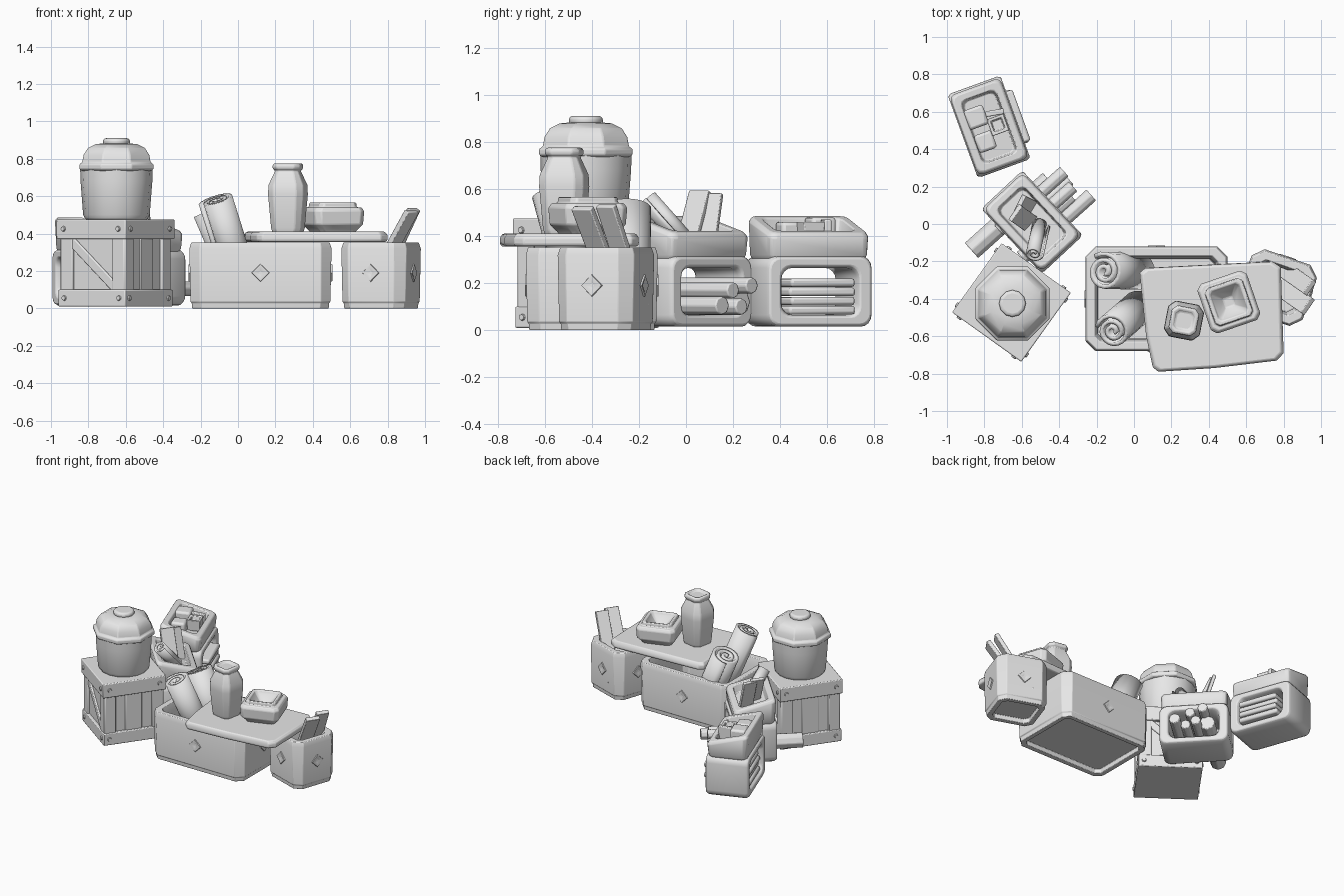
import bpy, bmesh, math
from mathutils import Matrix, Vector

if bpy.data.objects.get("Cube"):
    bpy.data.objects.remove(bpy.data.objects["Cube"])

GREY = (0.8, 0.8, 0.8, 1)
clay = bpy.data.materials.new("plain grey")
clay.use_nodes = True
clay.diffuse_color = GREY
next(n for n in clay.node_tree.nodes if n.type == 'BSDF_PRINCIPLED').inputs["Base Color"].default_value = GREY


def finish(name, bm, matrix, bevel=0.006, thick=0):
    bmesh.ops.recalc_face_normals(bm, faces=bm.faces)
    mesh = bpy.data.meshes.new(name)
    bm.to_mesh(mesh)
    bm.free()
    mesh.materials.append(clay)
    ob = bpy.data.objects.new(name, mesh)
    bpy.context.collection.objects.link(ob)
    ob.matrix_world = matrix
    if thick:
        mod = ob.modifiers.new("thickness", 'SOLIDIFY')
        mod.thickness, mod.offset = thick, 0
    if bevel:
        mod = ob.modifiers.new("soft edges", 'BEVEL')
        mod.width, mod.segments, mod.limit_method = bevel, 2, 'ANGLE'
        mod.angle_limit = math.radians(35)
    bpy.ops.object.select_all(action='DESELECT')
    ob.select_set(True)
    bpy.context.view_layer.objects.active = ob
    bpy.ops.object.shade_smooth_by_angle(angle=math.radians(35))
    return ob


def loft(name, rings, matrix=Matrix(), cyclic=False, bevel=0.006):
    """Skin a stack of rings; ends are capped unless cyclic."""
    bm = bmesh.new()
    loops = [[bm.verts.new(p) for p in ring] for ring in rings]
    pairs = list(zip(loops, loops[1:])) + ([(loops[-1], loops[0])] if cyclic else [])
    for a, b in pairs:
        n = len(a)
        for i in range(n):
            bm.faces.new((a[i], a[(i + 1) % n], b[(i + 1) % n], b[i]))
    if not cyclic:
        bm.faces.new(loops[0])
        bm.faces.new(loops[-1])
    return finish(name, bm, matrix, bevel)


def rect(w, d, z, c=0.0, n=1, slope=0.0):
    """Rectangle with cut (n=2) or rounded (n>2) corners of radius c, tilted along y."""
    pts = []
    for k, (sx, sy) in enumerate(((1, 1), (-1, 1), (-1, -1), (1, -1))):
        for i in range(n):
            a = math.pi / 2 * (k + (i / (n - 1) if n > 1 else 0.5))
            r = c if n > 1 else 0
            x = sx * (w / 2 - r) + r * math.cos(a)
            y = sy * (d / 2 - r) + r * math.sin(a)
            pts.append((x, y, z + slope * y))
    return pts


def circle(r, z, n=8, turn=0.0):
    return [(r * math.cos(turn + math.tau * i / n), r * math.sin(turn + math.tau * i / n), z) for i in range(n)]


def place(x, y, z=0.0, deg=0.0):
    return Matrix.Translation((x, y, z)) @ Matrix.Rotation(math.radians(deg), 4, 'Z')


def aim(p0, p1):
    p0, p1 = Vector(p0), Vector(p1)
    return Matrix.Translation(p0) @ (p1 - p0).to_track_quat('Z', 'Y').to_matrix().to_4x4(), (p1 - p0).length


def box(name, w, d, h, matrix, bevel=0.006):
    return loft(name, [rect(w, d, -h / 2), rect(w, d, h / 2)], matrix, bevel=bevel)


def slat(name, p0, p1, w, t):
    m, length = aim(p0, p1)
    loft(name, [rect(w, t, 0), rect(w, t, length)], m, bevel=0.004)


def scroll(name, p0, p1, r, turns=2.6):
    m, length = aim(p0, p1)
    bm, prev, steps = bmesh.new(), None, 44
    for i in range(steps + 1):
        t = i / steps
        a, q = turns * math.tau * t, r * (0.12 + 0.88 * t)
        pair = [bm.verts.new((q * math.cos(a), q * math.sin(a), z)) for z in (0, length)]
        if prev:
            bm.faces.new((prev[0], pair[0], pair[1], prev[1]))
        prev = pair
    finish(name, bm, m, 0, r * 0.23)


UP = Matrix.Rotation(math.radians(90), 4, 'X')

# Crate with bands, posts, rivets and diagonal braces
crate = place(-0.655, -0.42, 0, -35.6)
loft("crate_core", [rect(0.4, 0.4, 0.02), rect(0.4, 0.4, 0.45)], crate)
loft("crate_top_band", [rect(0.455, 0.455, 0.37), rect(0.455, 0.455, 0.475)], crate)
loft("crate_bottom_band", [rect(0.44, 0.44, 0.01), rect(0.44, 0.44, 0.1)], crate)
for k in range(4):
    side = crate @ Matrix.Rotation(k * math.pi / 2, 4, 'Z')
    for s in (-1, 1):
        box("crate_post", 0.08, 0.03, 0.3, side @ Matrix.Translation((s * 0.17, -0.2, 0.235)))
        for z, out in ((0.425, 0.226), (0.055, 0.218)):
            loft("crate_rivet", [circle(0.016, 0), circle(0.012, 0.01)],
                 side @ Matrix.Translation((s * 0.18, -out, z)) @ UP, bevel=0)
    if k % 2 == 0:
        box("crate_brace", 0.46, 0.02, 0.05,
            side @ Matrix.Translation((0, -0.202, 0.235)) @ Matrix.Rotation(math.radians(41), 4, 'Y'))
    else:
        box("crate_middle_plank", 0.12, 0.016, 0.28, side @ Matrix.Translation((0, -0.2, 0.235)))

# Lidded pot on the crate
pot = place(-0.65, -0.425)
loft("pot_body", [circle(r, z, 16) for r, z in ((0.165, 0.475), (0.178, 0.5), (0.192, 0.68), (0.194, 0.75))], pot)
loft("pot_lid", [circle(r, z, 8, math.pi / 8) for r, z in (
    (0.2, 0.735), (0.215, 0.745), (0.215, 0.77), (0.198, 0.78), (0.19, 0.82), (0.165, 0.857),
    (0.12, 0.878), (0.075, 0.882))], pot)
loft("pot_knob", [circle(r, z, 12) for r, z in ((0.06, 0.87), (0.072, 0.88), (0.072, 0.9), (0.06, 0.91))], pot)


# Chamfered open planters with diamond ornaments
def planter(name, w, d, m):
    def ring(inset, z, c):
        return rect(w - inset, d - inset, z, c, 2)
    loft(name, [ring(0.1, 0.035, 0.03), ring(0.1, 0.0, 0.03), ring(0.03, 0.0, 0.045), ring(0.025, 0.03, 0.045),
                ring(0.012, 0.035, 0.05), ring(0.0, 0.32, 0.055), ring(0.02, 0.352, 0.05),
                ring(0.1, 0.352, 0.03), ring(0.13, 0.3, 0.03), ring(0.13, 0.06, 0.03)], m)
    for k in range(4):
        half = (d if k % 2 == 0 else w) / 2
        side = m @ Matrix.Rotation(k * math.pi / 2, 4, 'Z') @ Matrix.Translation((0, -half + 0.003, 0.19)) @ UP
        loft(name + "_diamond", [circle(r, z, 4) for r, z in ((0.05, -0.005), (0.045, 0.007), (0.032, 0.007),
                                                            (0.01, 0.0))], side, bevel=0)


planter("large_planter", 0.76, 0.56, place(0.12, -0.4))
planter("small_planter", 0.37, 0.345, place(0.765, -0.34, 0, -19))
scroll("front_scroll", (0.03, -0.45, 0.12), (-0.115, -0.575, 0.58), 0.092)
scroll("back_scroll", (0.02, -0.26, 0.1), (-0.16, -0.255, 0.52), 0.1)
slat("planter_slat", (0.7, -0.28, 0.1), (0.93, -0.44, 0.52), 0.1, 0.03)
slat("planter_slat", (0.74, -0.2, 0.1), (0.94, -0.34, 0.53), 0.09, 0.03)

# Uneven board resting on the planters
outline = [(0.03, -0.26), (0.06, -0.235), (0.74, -0.2), (0.785, -0.23), (0.8, -0.69), (0.765, -0.73),
           (0.43, -0.77), (0.13, -0.79), (0.1, -0.765), (0.065, -0.6)]
loft("board", [[(0.42 + (x - 0.42) * s, -0.5 + (y + 0.5) * s, z) for x, y in outline]
               for s, z in ((0.97, 0.355), (1, 0.365), (1, 0.392), (0.96, 0.41))])

# Square jar and dish on the board
loft("jar", [rect(w, w, z, w * 0.18, 2) for w, z in (
    (0.15, 0.405), (0.165, 0.43), (0.195, 0.61), (0.19, 0.66), (0.135, 0.725), (0.125, 0.738), (0.14, 0.742),
    (0.15, 0.75), (0.15, 0.765), (0.135, 0.775), (0.11, 0.775), (0.09, 0.762))], place(0.267, -0.517, 0, -11))
loft("dish", [rect(w, w, z, w * 0.1, 2) for w, z in (
    (0.2, 0.405), (0.22, 0.42), (0.27, 0.45), (0.28, 0.52), (0.255, 0.54), (0.215, 0.54), (0.21, 0.565),
    (0.17, 0.565), (0.155, 0.55), (0.05, 0.49))], place(0.507, -0.417, 0, 19))


# Display stands: an open frame below, a sloping tray above
def stand(name, m):
    rings = [rect(0.455, 0.27, -0.145, 0.05, 4), rect(0.475, 0.29, -0.14, 0.05, 4)]
    mid = m @ Matrix.Translation((0, 0, 0.165)) @ UP
    loft(name + "_frame", [rect(0.455, 0.28, -0.15, 0.045, 5), rect(0.475, 0.3, -0.13, 0.05, 5),
                           rect(0.475, 0.3, 0.13, 0.05, 5), rect(0.455, 0.28, 0.15, 0.045, 5),
                           rect(0.36, 0.22, 0.15, 0.05, 5), rect(0.34, 0.2, 0.13, 0.05, 5),
                           rect(0.34, 0.2, -0.13, 0.05, 5), rect(0.36, 0.22, -0.15, 0.05, 5)], mid, cyclic=True)
    lean = -0.27
    loft(name + "_tray", [rect(0.43, 0.26, 0.3, 0.03, 3), rect(0.45, 0.275, 0.32, 0.03, 3),
                          rect(0.455, 0.29, 0.43, 0.03, 3, lean), rect(0.43, 0.27, 0.45, 0.03, 3, lean),
                          rect(0.36, 0.2, 0.45, 0.03, 3, lean), rect(0.34, 0.18, 0.39, 0.03, 3, lean)], m)


roll_stand = place(-0.545, 0.01, 0, -47)
cloth_stand = place(-0.775, 0.52, 0, -70)
stand("roll_stand", roll_stand)
stand("cloth_stand", cloth_stand)

# Cloth rolls through the first stand: across, height, back end, front end, radius
for u, z, v0, v1, r in ((-0.11, 0.12, -0.34, 0.22, 0.055), (-0.09, 0.19, -0.16, 0.31, 0.036),
                        (-0.04, 0.1, -0.15, 0.3, 0.036), (0.035, 0.1, -0.15, 0.25, 0.036),
                        (0.1, 0.105, -0.17, 0.33, 0.04), (0.0, 0.17, -0.14, 0.29, 0.036)):
    m, length = aim((u, v0, z), (u + 0.01, v1, z))
    loft("cloth_roll", [circle(r, 0), circle(r, length)], roll_stand @ m)
scroll("tray_scroll", (-0.5, 0.0, 0.38), (-0.535, -0.16, 0.56), 0.048, 2)
slat("tray_slat", (-0.55, 0.0, 0.36), (-0.635, 0.06, 0.59), 0.1, 0.025)
slat("tray_slat", (-0.55, 0.08, 0.36), (-0.61, 0.11, 0.58), 0.1, 0.025)

# Folded cloths in the second stand and blocks in its tray
for i in range(4):
    box("folded_cloth", 0.3 - 0.01 * (i % 2), 0.31, 0.036, cloth_stand @ place(0, 0.02 + 0.01 * (i % 2), 0.085 + 0.039 * i),
        bevel=0.012)
for x, y, w, top in ((-0.845, 0.57, 0.11, 0.48), (-0.795, 0.44, 0.1, 0.46)):
    box("tray_block", w, w, 0.1, place(x, y, top - 0.05, -70), bevel=0.015)
loft("tray_cup", [rect(0.085, 0.085, 0.38), rect(0.095, 0.095, 0.46), rect(0.065, 0.065, 0.46),
                  rect(0.05, 0.05, 0.43)], place(-0.728, 0.53, 0, 20), bevel=0.004)
box("tray_plate", 0.1, 0.03, 0.1, place(-0.745, 0.595, 0.42, 10))
